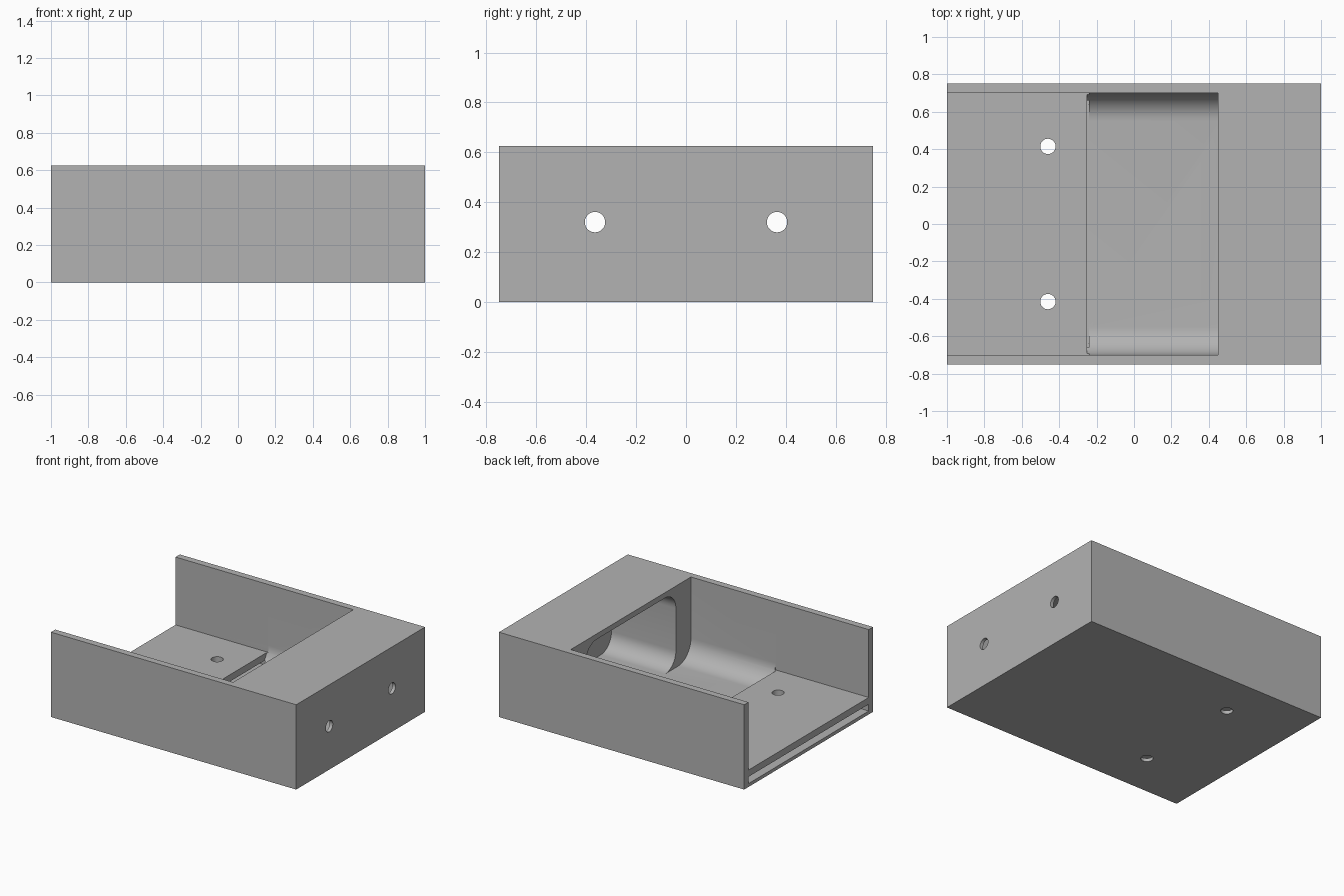
import bpy, bmesh, math
from mathutils import Matrix

if "Cube" in bpy.data.objects:
    bpy.data.objects.remove(bpy.data.objects["Cube"])

grey = bpy.data.materials.new("plain grey")
grey.use_nodes = True
COLOUR = (0.45, 0.45, 0.45, 1)
grey.diffuse_color = COLOUR
grey.node_tree.nodes["Principled BSDF"].inputs["Base Color"].default_value = COLOUR


def finish(name, bm):
    bmesh.ops.recalc_face_normals(bm, faces=bm.faces)
    mesh = bpy.data.meshes.new(name)
    bm.to_mesh(mesh)
    bm.free()
    mesh.materials.append(grey)
    obj = bpy.data.objects.new(name, mesh)
    bpy.context.collection.objects.link(obj)
    return obj


def box(name, x, y, z):
    bm = bmesh.new()
    bmesh.ops.create_cube(bm, size=1)
    for v in bm.verts:
        for i, (lo, hi) in enumerate((x, y, z)):
            v.co[i] = lo if v.co[i] < 0 else hi
    return finish(name, bm)


def rounded_prism(name, x, half_width, z, r_bottom, r_top, steps=10):
    """Rounded rectangle in the YZ plane, pushed along X."""
    corners = [(1, z[0], r_bottom, -90), (1, z[1], r_top, 0),
               (-1, z[1], r_top, 90), (-1, z[0], r_bottom, 180)]
    points = []
    for side, height, r, start in corners:
        cy = side * (half_width - r)
        cz = height + r if height == z[0] else height - r
        for i in range(steps + 1 if r else 1):
            a = math.radians(start + 90 * i / steps)
            points.append((cy + r * math.cos(a), cz + r * math.sin(a)))
    bm = bmesh.new()
    face = bm.faces.new([bm.verts.new((x[0], *p)) for p in points])
    new = bmesh.ops.extrude_face_region(bm, geom=[face])["geom"]
    for v in new:
        if isinstance(v, bmesh.types.BMVert):
            v.co.x = x[1]
    return finish(name, bm)


def hole(name, centre, axis):
    bm = bmesh.new()
    turn = Matrix.Rotation(math.pi / 2, 4, "Y") if axis == "X" else Matrix()
    bmesh.ops.create_cone(bm, cap_ends=True, segments=32, radius1=0.041, radius2=0.041,
                          depth=0.4, matrix=Matrix.Translation(centre) @ turn)
    return finish(name, bm)


def cut(obj, cutters):
    for c in cutters:
        mod = obj.modifiers.new(c.name, "BOOLEAN")
        mod.operation, mod.solver, mod.object = "DIFFERENCE", "EXACT", c
        c.hide_render = True
    # Bake the cuts, then drop the cutters
    mesh = bpy.data.meshes.new_from_object(
        obj.evaluated_get(bpy.context.evaluated_depsgraph_get()))
    obj.modifiers.clear()
    obj.data = mesh
    for c in cutters:
        bpy.data.objects.remove(c)


STEP, BULKHEAD, FLOOR = -0.25, 0.45, 0.025

# Tray body with a deep bay, a shelf over a thin slot, and a pocket under the deck
body = box("tray_body", (-1, 1), (-0.75, 0.75), (0, 0.625))
cut(body, [
    rounded_prism("bay_cutter", (STEP, BULKHEAD), 0.7, (FLOOR, 0.8), 0.15, 0),
    box("shelf_cutter", (-1.2, STEP + 0.01), (-0.7, 0.7), (0.125, 0.8)),
    box("slot_cutter", (-1.2, STEP + 0.01), (-0.7, 0.7), (FLOOR, 0.075)),
    rounded_prism("pocket_cutter", (BULKHEAD - 0.05, 0.975), 0.525, (FLOOR, 0.585), 0.125, 0.125),
] + [hole("end_hole_cutter", (1, s * 0.365, 0.32), "X") for s in (1, -1)]
  + [hole("shelf_hole_cutter", (-0.46, s * 0.415, 0.05), "Z") for s in (1, -1)])

# Smooth the fillets and holes, keep edges crisp
bpy.ops.object.select_all(action="DESELECT")
body.select_set(True)
bpy.context.view_layer.objects.active = body
bpy.ops.object.shade_smooth_by_angle(angle=math.radians(30))
